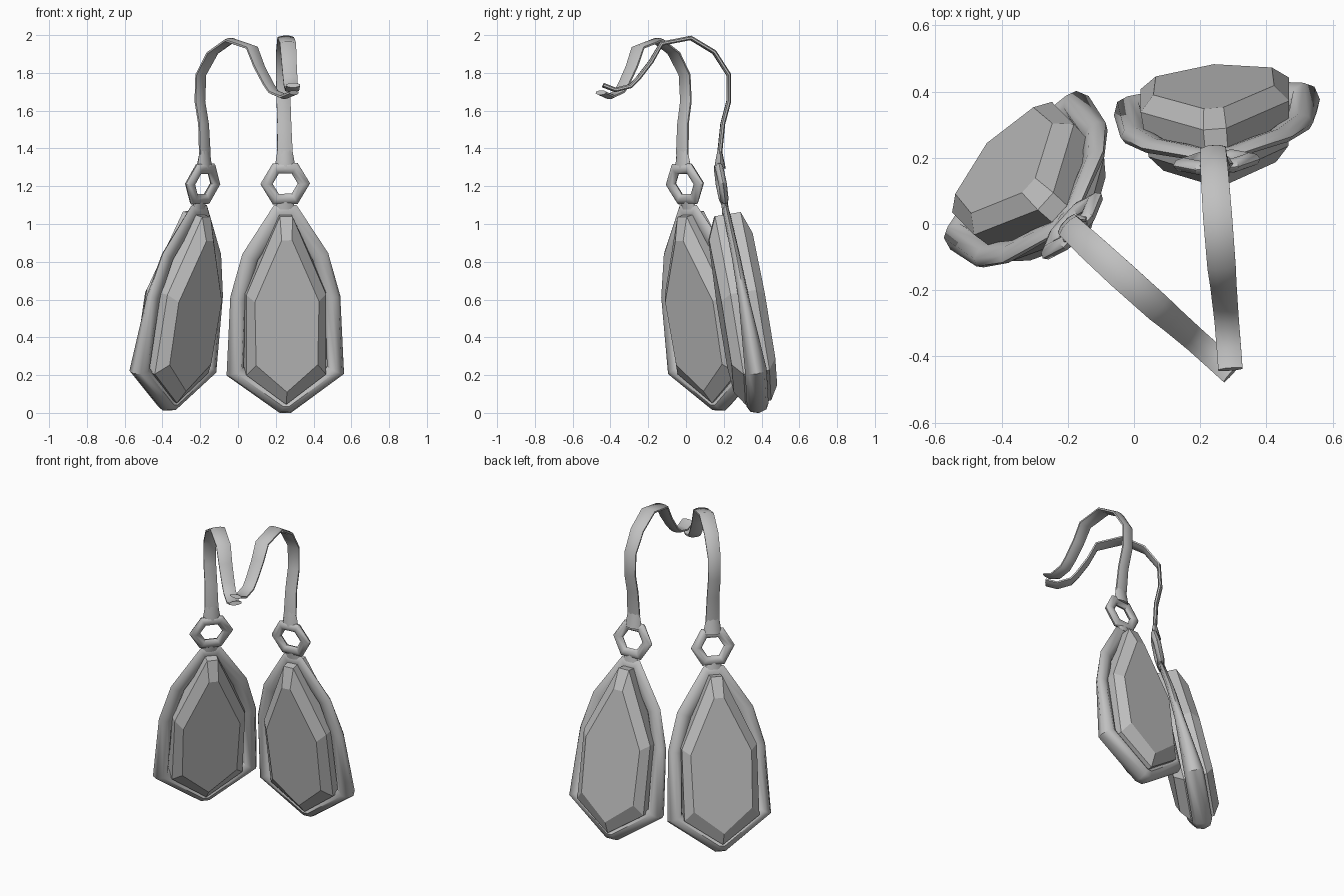
import bpy
import bmesh
from math import sin, cos, pi, radians
from mathutils import Matrix, Vector

if "Cube" in bpy.data.objects:
    bpy.data.objects.remove(bpy.data.objects["Cube"])

metal = bpy.data.materials.new("plain_grey")
metal.use_nodes = True
grey = (0.53, 0.53, 0.53, 1)
metal.diffuse_color = grey
metal.node_tree.nodes["Principled BSDF"].inputs["Base Color"].default_value = grey


def make(name, rings, matrix, closed=False, smooth=True):
    """Skin a list of equal vertex rings, capping the ends unless closed."""
    bm = bmesh.new()
    loops = [[bm.verts.new(p) for p in ring] for ring in rings]
    pairs = list(zip(loops, loops[1:]))
    if closed:
        pairs.append((loops[-1], loops[0]))
    else:
        bm.faces.new(loops[0])
        bm.faces.new(loops[-1])
    for a, b in pairs:
        for i in range(len(a)):
            j = (i + 1) % len(a)
            bm.faces.new((a[i], a[j], b[j], b[i]))
    bmesh.ops.recalc_face_normals(bm, faces=bm.faces)
    mesh = bpy.data.meshes.new(name)
    bm.to_mesh(mesh)
    bm.free()
    mesh.transform(matrix)
    mesh.materials.append(metal)
    obj = bpy.data.objects.new(name, mesh)
    bpy.context.collection.objects.link(obj)
    if smooth:
        bpy.ops.object.select_all(action="DESELECT")
        obj.select_set(True)
        bpy.context.view_layer.objects.active = obj
        bpy.ops.object.shade_smooth_by_angle(angle=radians(50))


def mirrored(half):
    """Mirror a half outline across the centre, dropping doubled points."""
    return half + [(-x, *rest) for x, *rest in reversed(half) if x > 0.001]


def mitred_band(outline, radial, sides=8):
    """Oval tube just inside a closed (x, z, depth) outline."""
    rings = []
    n = len(outline)
    for i, (x, z, depth) in enumerate(outline):
        p = Vector((x, z))
        d0 = (p - Vector(outline[i - 1][:2])).normalized()
        d1 = (Vector(outline[(i + 1) % n][:2]) - p).normalized()
        n0, n1 = Vector((-d0.y, d0.x)), Vector((-d1.y, d1.x))
        out = (n0 + n1) / (1 + n0.dot(n1))
        ring = []
        for k in range(sides):
            a = 2 * pi * k / sides
            q = p + out * radial * (cos(a) - 1)
            ring.append((q.x, depth * sin(a), q.y))
        rings.append(ring)
    return rings


# Outlines are measured from the top of the frame; z falls downwards
FRAME = mirrored([(0.06, 0.0, 0.018), (0.228, -0.26, 0.023), (0.292, -0.49, 0.028),
                  (0.312, -0.91, 0.058), (0.03, -1.115, 0.058)])
GIRDLE = mirrored([(0.035, -0.05), (0.225, -0.47), (0.225, -0.90), (0.0, -1.06)])
TABLE = mirrored([(0.03, -0.17), (0.183, -0.50), (0.176, -0.84), (0.0, -0.985)])
RING = [(0.132 * cos(-k * pi / 3), 0.115 + 0.127 * sin(-k * pi / 3), 0.022)
        for k in range(6)]
# Hook path: y, z, half width
HOOK = [(-0.027, 0.27, 0.041), (-0.01, 0.43, 0.037), (0.022, 0.55, 0.037),
        (0.022, 0.69, 0.038), (-0.055, 0.81, 0.042), (-0.18, 0.885, 0.044),
        (-0.335, 0.855, 0.043), (-0.39, 0.76, 0.04), (-0.46, 0.67, 0.038),
        (-0.50, 0.63, 0.037), (-0.58, 0.61, 0.037), (-0.645, 0.635, 0.037)]


def ribbon(path, thick, sides=8):
    rings = []
    for i, (y, z, width) in enumerate(path):
        a = Vector(path[max(i - 1, 0)][:2])
        b = Vector(path[min(i + 1, len(path) - 1)][:2])
        t = (b - a).normalized()
        ring = []
        for k in range(sides):
            ang = 2 * pi * (k + 0.5) / sides
            s = thick * sin(ang)
            ring.append((width * cos(ang) * 1.08, y - t.y * s, z + t.x * s))
        rings.append(ring)
    return rings


def oval(width, depth, y, z):
    return [(width * cos(k * pi / 4), y + depth * sin(k * pi / 4), z) for k in range(8)]


def layer(outline, y, scale=1.0):
    return [(x * scale, y, z) for x, z in outline]


def earring(side, place, turn, lean):
    base = (Matrix.Translation(place) @ Matrix.Rotation(radians(turn), 4, "Z")
            @ Matrix.Rotation(radians(lean), 4, "X")
            @ Matrix.Rotation(radians(-0.75), 4, "Y"))
    hang = base @ Matrix.Rotation(radians(9.3), 4, "X")
    # Pendant: oval rim around a double sided faceted stone
    make(side + "_frame", mitred_band(FRAME, 0.044), hang, closed=True)
    make(side + "_stone", [layer(TABLE, -0.114, 0.93), layer(GIRDLE, -0.063, 0.94),
                           layer(GIRDLE, 0.075), layer(TABLE, 0.12)],
         hang, smooth=False)
    # Neck joining rim and ring
    make(side + "_neck", [oval(0.05, 0.018, 0, -0.02), oval(0.045, 0.018, 0, 0.025)], hang)
    # Six sided ring, with the ear hook's cuff gripping its top
    make(side + "_ring", mitred_band(RING, 0.028), hang, closed=True)
    make(side + "_cuff", [oval(0.052, 0.03, -0.024, 0.195), oval(0.05, 0.024, -0.026, 0.23),
                          oval(0.04, 0.012, -0.026, 0.29)], base)
    make(side + "_hook", ribbon(HOOK, 0.013), base)


earring("left", (0.25, 0.205, 1.1), 4.4, 0)
earring("right", (-0.205, 0.012, 1.1), 48, 3.4)
